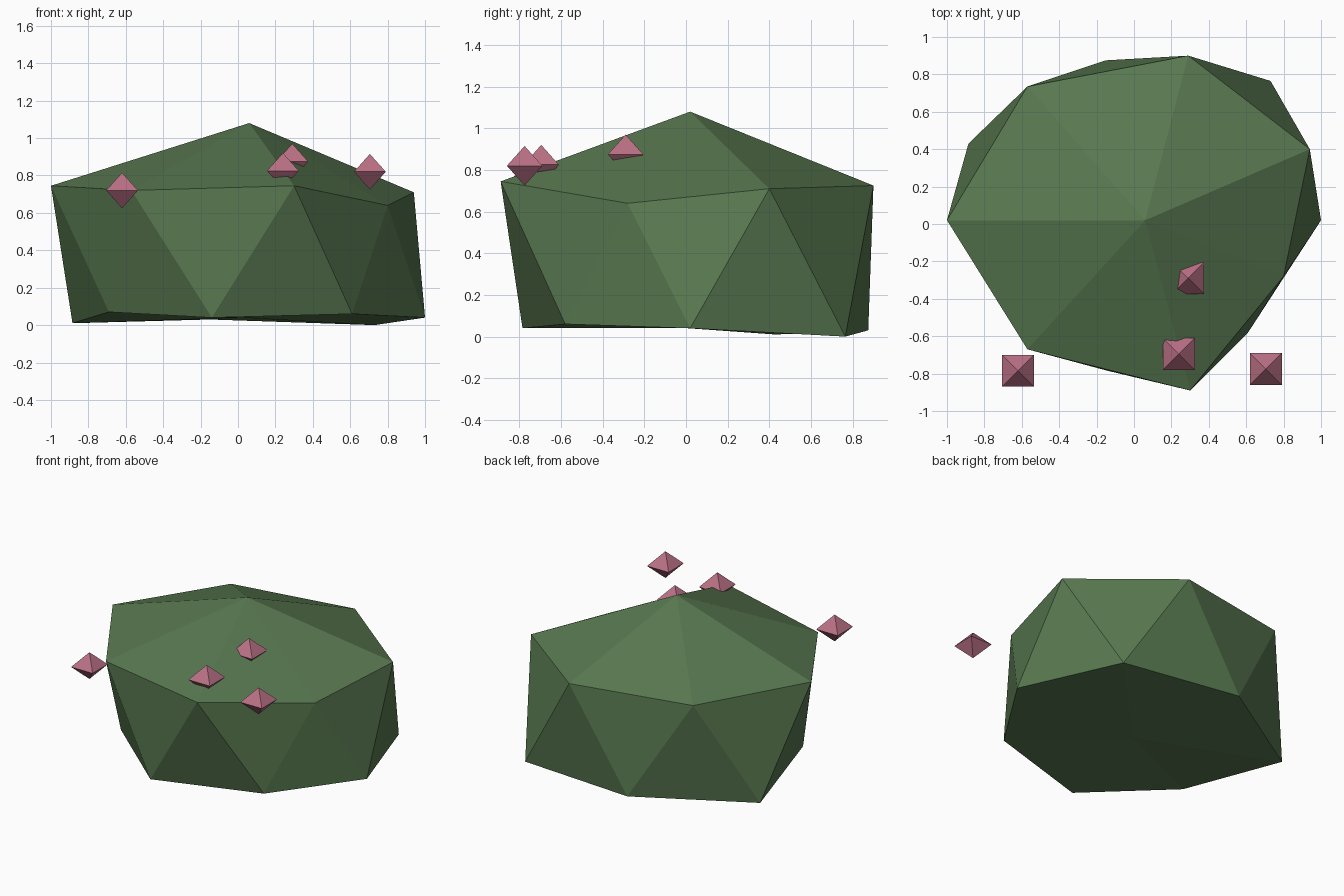
import bpy
import bmesh
import math

cube = bpy.data.objects.get("Cube")
if cube:
    bpy.data.objects.remove(cube, do_unlink=True)


def make_material(name, colour):
    mat = bpy.data.materials.new(name)
    mat.use_nodes = True
    mat.diffuse_color = (*colour, 1)
    mat.node_tree.nodes["Principled BSDF"].inputs["Base Color"].default_value = (*colour, 1)
    return mat


def add_object(name, bm, mat):
    bmesh.ops.recalc_face_normals(bm, faces=bm.faces)
    mesh = bpy.data.meshes.new(name)
    bm.to_mesh(mesh)
    bm.free()
    mesh.materials.append(mat)
    obj = bpy.data.objects.new(name, mesh)
    bpy.context.collection.objects.link(obj)
    return obj


leaf_green = make_material("leaf green", (0.098, 0.188, 0.08))
blossom_pink = make_material("blossom pink", (0.485, 0.162, 0.235))

# Bush: two uneven staggered rings, closed by a raised crown and a shallow base
upper_ring = [(-1, .02, .745), (-.57, -.67, .72), (.3, -.89, .745), (.8, -.28, .64),
              (.94, .4, .71), (.29, .9, .725), (-.57, .735, .735)]
lower_ring = [(-.69, -.33, .07), (-.14, -.785, .04), (.61, -.58, .06), (1, .02, .04),
              (.73, .765, 0), (-.15, .875, .03), (-.885, .43, .01)]

bm = bmesh.new()
upper = [bm.verts.new(p) for p in upper_ring]
lower = [bm.verts.new(p) for p in lower_ring]
crown = bm.verts.new((.06, .02, 1.08))
base = bm.verts.new((.02, .01, .04))
count = len(upper)
for i in range(count):
    j = (i + 1) % count
    bm.faces.new((crown, upper[i], upper[j]))
    bm.faces.new((upper[i], lower[i], upper[j]))
    bm.faces.new((lower[i], lower[j], upper[j]))
    bm.faces.new((base, lower[j], lower[i]))
add_object("bush", bm, leaf_green)


# Blossoms: eight-sided gems with square waists
def blossom(name, centre):
    bm = bmesh.new()
    waist = [bm.verts.new((.085 * sx, .085 * sy, 0))
             for sx, sy in ((1, 1), (-1, 1), (-1, -1), (1, -1))]
    for tip_height in (.095, -.095):
        tip = bm.verts.new((0, 0, tip_height))
        for i in range(4):
            bm.faces.new((waist[i], waist[(i + 1) % 4], tip))
    add_object(name, bm, blossom_pink).location = centre


blossom("blossom_right", (-.62, -.785, .72))
blossom("blossom_left", (.705, -.775, .82))
blossom("blossom_front", (.24, -.695, .825))
blossom("blossom_top", (.29, -.29, .875))
